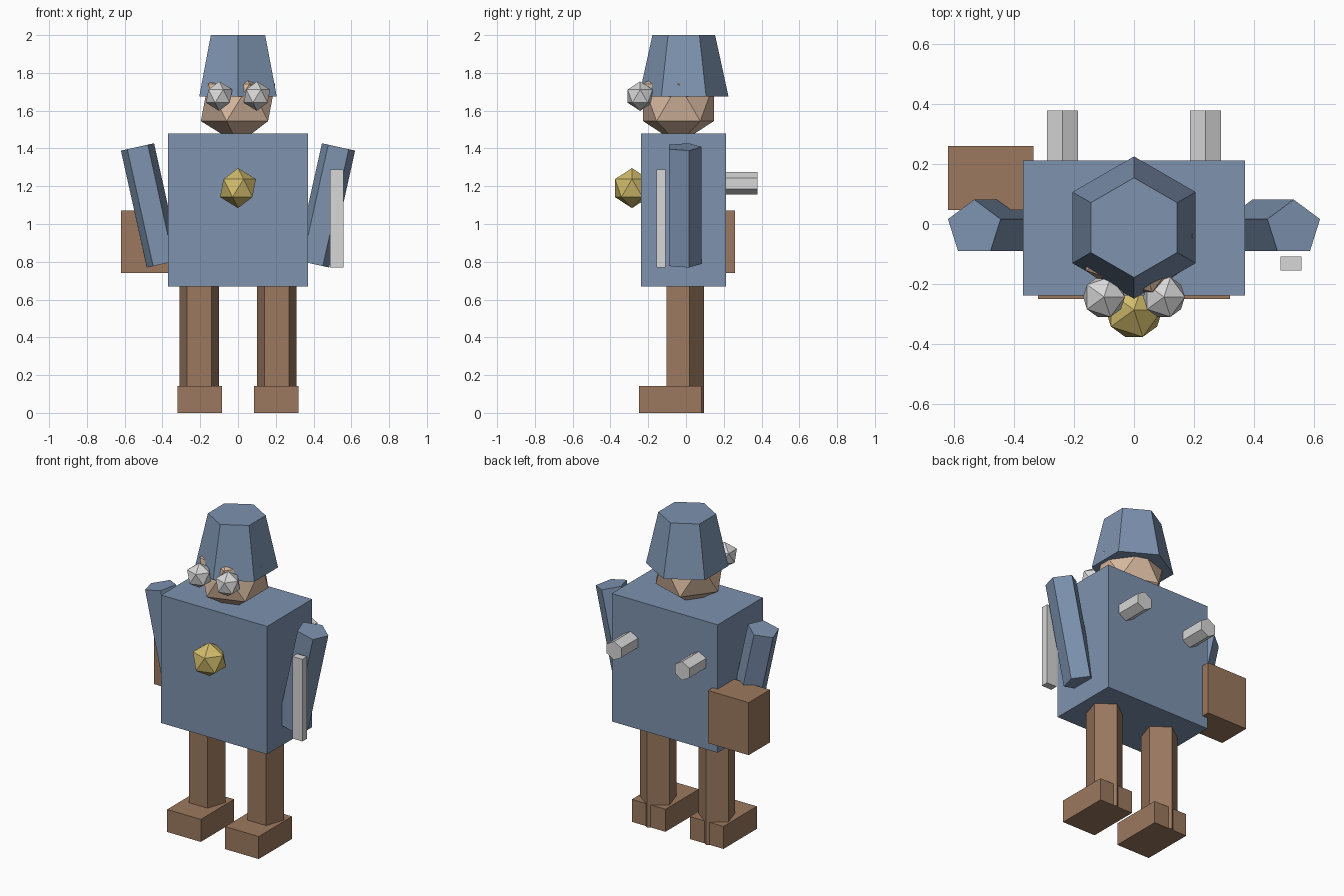
import bpy
from math import radians, sin, cos

cube = bpy.data.objects.get("Cube")
if cube:
    bpy.data.objects.remove(cube, do_unlink=True)


def material(name, rgb):
    mat = bpy.data.materials.new(name)
    mat.use_nodes = True
    mat.diffuse_color = (*rgb, 1)
    mat.node_tree.nodes["Principled BSDF"].inputs["Base Color"].default_value = (*rgb, 1)
    return mat


BLUE = material("steel blue", (0.205, 0.29, 0.43))
BROWN = material("leather brown", (0.33, 0.19, 0.115))
GREY = material("light grey", (0.68, 0.68, 0.68))
SKIN = material("skin tan", (0.68, 0.48, 0.35))
GOLD = material("gold", (0.64, 0.5, 0.15))


def finish(name, mat):
    obj = bpy.context.object
    obj.name = obj.data.name = name
    obj.data.materials.append(mat)
    return obj


def box(name, mat, low, high):
    """Box between two opposite corners."""
    center = [(a + b) / 2 for a, b in zip(low, high)]
    bpy.ops.mesh.primitive_cube_add(size=1, location=center)
    obj = finish(name, mat)
    obj.scale = [b - a for a, b in zip(low, high)]
    return obj


def prism(name, mat, sides, r_low, r_high, height, center, rot=(0, 0, 0)):
    bpy.ops.mesh.primitive_cone_add(vertices=sides, radius1=r_low, radius2=r_high,
                                    depth=height, location=center, rotation=rot)
    return finish(name, mat)


def ball(name, mat, radius, center):
    bpy.ops.mesh.primitive_ico_sphere_add(subdivisions=1, radius=radius, location=center)
    return finish(name, mat)


# Body, head and helmet
box("torso", BLUE, (-0.37, -0.238, 0.67), (0.37, 0.212, 1.478))
ball("head", SKIN, 0.22, (0, -0.04, 1.643))
prism("helmet", BLUE, 6, 0.237, 0.166, 0.325, (0, -0.012, 1.8375))
ball("chest_ornament", GOLD, 0.106, (0, -0.286, 1.19))

# Paired parts
ARM_TILT = radians(12.5)
ARM_LENGTH = 0.634
for side, s in (("left", 1), ("right", -1)):
    ball(side + "_eye", GREY, 0.078, (s * 0.1, -0.243, 1.677))
    prism(side + "_leg", BROWN, 5, 0.11, 0.11, 0.7, (s * 0.205, -0.015, 0.35))
    x_low, x_high = sorted((s * 0.085, s * 0.32))
    box(side + "_foot", BROWN, (x_low, -0.25, 0), (x_high, 0.083, 0.142))
    arm_x = 0.532 - sin(ARM_TILT) * ARM_LENGTH / 2
    arm_z = 1.408 - cos(ARM_TILT) * ARM_LENGTH / 2
    prism(side + "_arm", BLUE, 5, 0.0945, 0.0945, ARM_LENGTH,
          (s * arm_x, -0.013, arm_z), (0, s * ARM_TILT, 0))
    prism(side + "_back_peg", GREY, 6, 0.059, 0.059, 0.24,
          (s * 0.238, 0.258, 1.215), (radians(90), 0, 0))

# Carried items
box("blade", GREY, (0.488, -0.155, 0.77), (0.558, -0.108, 1.288))
box("satchel", BROWN, (-0.62, 0.047, 0.74), (-0.335, 0.26, 1.072))
